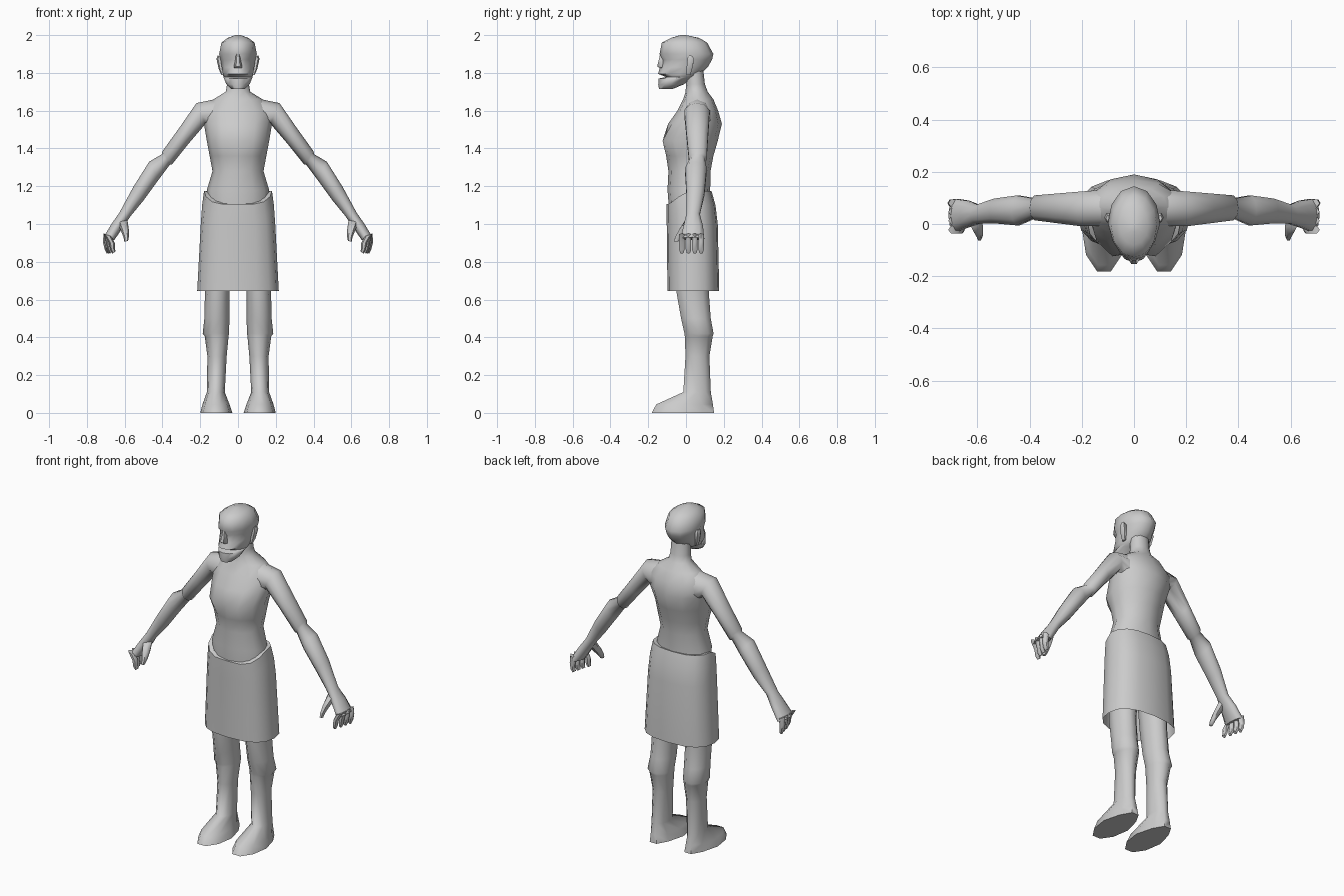
import bpy, bmesh, math
from mathutils import Vector

grey = bpy.data.materials.new("plain_grey")
grey.diffuse_color = (0.6, 0.6, 0.6, 1)


def loft(name, rings, sides=12, power=1.0, caps=(True, True), mirror=False, tweak=None, sharp=60):
    """Skin rings, each given as (point a, point b) across in xz, plus front and back y."""
    bm = bmesh.new()
    loops = []
    for i, (a, b, yf, yb) in enumerate(rings):
        loop = []
        for k in range(sides):
            t = 2 * math.pi * k / sides
            c, s = math.cos(t), math.sin(t)
            c = math.copysign(abs(c) ** power, c)
            s = math.copysign(abs(s) ** power, s)
            f = (c + 1) / 2
            p = Vector((a[0] + (b[0] - a[0]) * f,
                        (yf + yb) / 2 + s * (yb - yf) / 2,
                        a[1] + (b[1] - a[1]) * f))
            if tweak:
                tweak(p, i, k)
            loop.append(bm.verts.new(p))
        loops.append(loop)
    for lo, hi in zip(loops, loops[1:]):
        for k in range(sides):
            j = (k + 1) % sides
            bm.faces.new((lo[k], lo[j], hi[j], hi[k]))
    if caps[0]:
        bm.faces.new(loops[0][::-1])
    if caps[1]:
        bm.faces.new(loops[-1])
    bmesh.ops.recalc_face_normals(bm, faces=bm.faces)
    me = bpy.data.meshes.new(name)
    bm.to_mesh(me)
    bm.free()
    me.shade_smooth()
    me.set_sharp_from_angle(angle=math.radians(sharp))
    me.materials.append(grey)
    ob = bpy.data.objects.new(name, me)
    bpy.context.collection.objects.link(ob)
    if mirror:
        m = ob.modifiers.new("mirror", 'MIRROR')
        m.use_mirror_merge = False
    return ob


def level(rows):
    """Rows (z, half width, front y, back y) -> centred horizontal rings."""
    return [((-w, z), (w, z), yf, yb) for z, w, yf, yb in rows]


# torso and neck, with a shallow valley between the two sides of the chest
def chest(p, i, k):
    if i == 4 and k == 9:
        p.y += 0.035


loft("torso", level([
    (1.02, .160, -.085, .12), (1.18, .165, -.098, .128), (1.28, .135, -.093, .13),
    (1.36, .150, -.105, .145), (1.44, .165, -.145, .168), (1.53, .180, -.095, .19),
    (1.60, .185, -.045, .17), (1.66, .130, -.015, .145), (1.70, .065, -.002, .115),
    (1.74, .058, .0, .10), (1.83, .055, .0, .09)]), tweak=chest)


# head, with recessed eye sockets and a mouth notch
def face(p, i, k):
    if i in (5, 6) and k in (8, 10):
        p.y += 0.018 if i == 6 else 0.008
    if k in (7, 8, 10, 11) and i < 8:
        p.x *= 0.93


loft("head", level([
    (1.715, .035, -.143, -.07), (1.74, .062, -.147, -.01), (1.770, .074, -.145, .03),
    (1.778, .077, -.105, .05), (1.795, .080, -.148, .08), (1.83, .086, -.138, .115),
    (1.87, .092, -.132, .138), (1.90, .100, -.140, .145), (1.96, .088, -.128, .112),
    (1.985, .055, -.08, .07), (2.0, .015, -.03, .0)]), tweak=face)

# nose wedge
loft("nose", level([
    (1.825, .020, -.140, -.11), (1.835, .022, -.156, -.11),
    (1.87, .014, -.146, -.11), (1.905, .012, -.138, -.11)]), sides=6)

# ears
loft("ear", [
    ((.075, 1.79), (.088, 1.79), .0, .025), ((.075, 1.82), (.102, 1.82), .0, .035),
    ((.080, 1.87), (.114, 1.875), .005, .045), ((.085, 1.885), (.108, 1.892), .01, .035)],
    sides=6, mirror=True)


# wrap skirt: waist dips at the front, hem is open
def waist(p, i, k):
    if i >= 2 and p.y < 0:
        p.z -= 0.07 * min(1, -p.y / 0.09)


loft("skirt", level([
    (.645, .216, -.098, .176), (1.0, .197, -.102, .168), (1.10, .190, -.103, .156),
    (1.175, .180, -.103, .135), (1.17, .155, -.085, .115)]),
    sides=16, power=0.8, caps=(False, False), tweak=waist)


# legs and feet, with the heel narrower than the toes
def foot(p, i, k):
    if i >= 7 and p.y > 0.02:
        p.x = .115 + (p.x - .115) * 0.85


def upright(rows):
    return [((xi, z), (xo, z), yf, yb) for z, xi, xo, yf, yb in rows]


loft("leg", upright([
    (.95, .02, .175, -.065, .125), (.64, .045, .175, -.055, .125),
    (.50, .045, .178, -.03, .135), (.42, .048, .187, -.012, .150),
    (.405, .05, .176, -.01, .145), (.30, .06, .162, -.006, .127),
    (.11, .07, .165, -.018, .135), (.045, .045, .188, -.165, .15),
    (.0, .03, .20, -.19, .157)]), sides=10, mirror=True, tweak=foot)

# arms down to the palm
loft("arm", [
    ((.10, 1.665), (.12, 1.47), -.01, .135), ((.22, 1.64), (.172, 1.53), -.012, .128),
    ((.31, 1.51), (.262, 1.425), .0, .12), ((.400, 1.385), (.350, 1.315), .012, .112),
    ((.402, 1.37), (.360, 1.315), .02, .10), ((.47, 1.33), (.42, 1.235), -.008, .112),
    ((.555, 1.195), (.50, 1.125), .0, .10), ((.628, 1.06), (.57, 1.04), .0, .075),
    ((.67, 1.0), (.61, .98), -.015, .092), ((.712, .93), (.655, .915), -.032, .10)],
    sides=10, mirror=True)

# curled fingers, shorter and more bent toward the front
for n, (y, bend) in enumerate([(.08, 0), (.047, .008), (.013, .016), (-.022, .03)]):
    h = .017
    loft("finger_%d" % (n + 1), [
        ((.712, .95), (.67, .935), y - h, y + h),
        ((.715 - bend, .905), (.68 - bend, .895), y - h, y + h),
        ((.706 - bend, .865), (.682 - bend, .87), y - h, y + h),
        ((.695 - bend, .843), (.678 - bend, .855), y - h * .6, y + h * .6)],
        sides=6, mirror=True)

# thumb
loft("thumb", [
    ((.640, 1.01), (.585, 1.02), -.01, .05), ((.622, .97), (.578, .97), -.04, .015),
    ((.606, .93), (.578, .93), -.06, -.02), ((.602, .907), (.582, .91), -.065, -.04)],
    sides=6, mirror=True)
